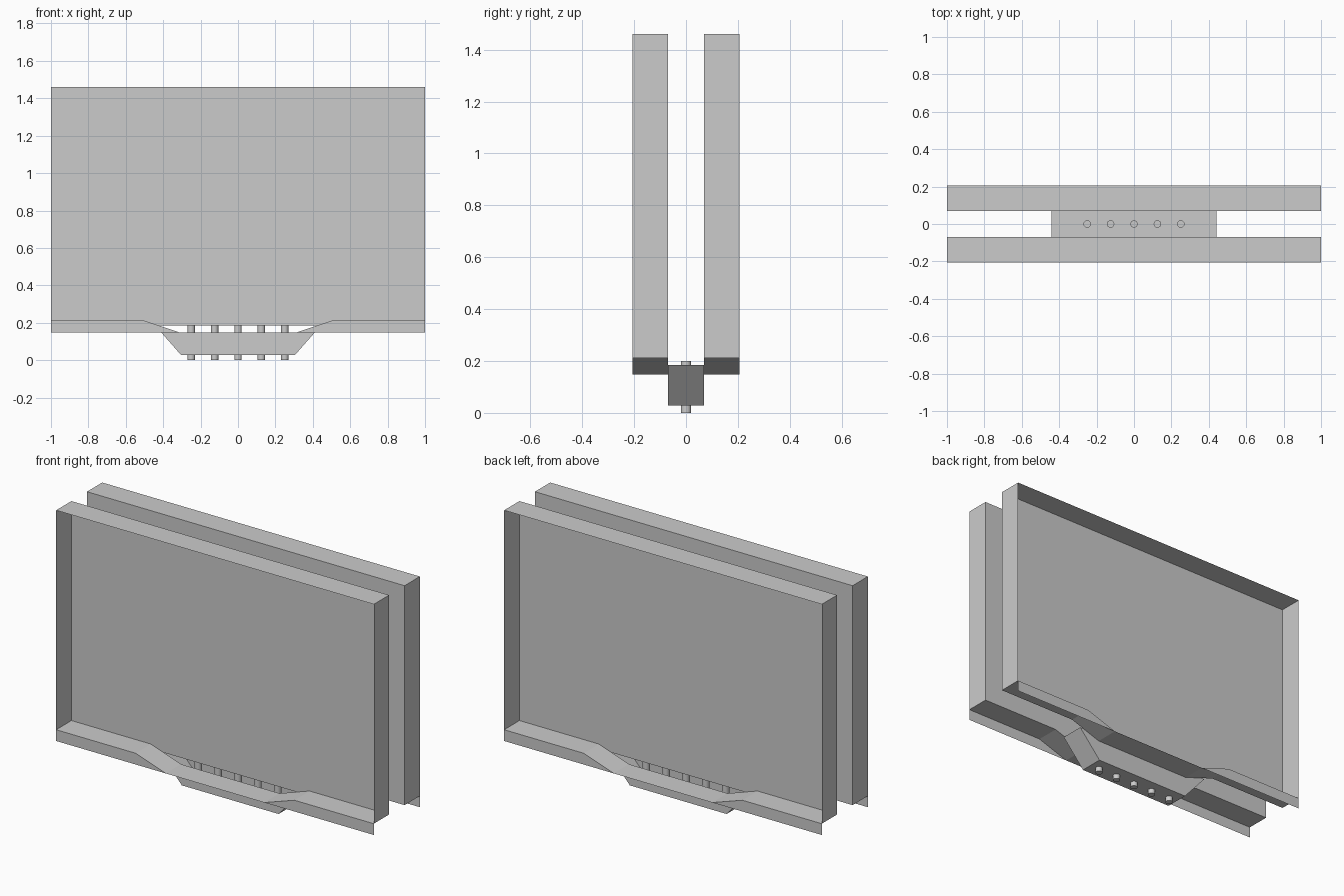
import bpy, bmesh

if "Cube" in bpy.data.objects:
    bpy.data.objects.remove(bpy.data.objects["Cube"])

INNER, OUTER = 0.07, 0.207      # distance of the inner panels and outer rims from the centre
TOP, RIM, LOW, GAP = 1.46, 0.211, 0.147, 0.184


def finish(name, bm, mirror):
    mesh = bpy.data.meshes.new(name)
    bm.to_mesh(mesh)
    bm.free()
    obj = bpy.data.objects.new(name, mesh)
    bpy.context.collection.objects.link(obj)
    if mirror:                  # repeat on the back half
        mod = obj.modifiers.new("mirror", 'MIRROR')
        mod.use_axis = (False, True, False)
    return obj


def both_sides(half):
    """Complete a right-half outline with its left half."""
    return half + [(-x, z) for x, z in reversed(half) if x != 0]


def plate(name, outlines, y):
    """Flat upright sheets in the xz plane, mirrored to the back."""
    bm = bmesh.new()
    for pts in outlines:
        bm.faces.new([bm.verts.new((x, y, z)) for x, z in pts])
    return finish(name, bm, True)


def ribbon(name, path, y0, y1, closed=False, mirror=True):
    """Sweep an xz path along y into a thin sheet."""
    bm = bmesh.new()
    a = [bm.verts.new((x, y0, z)) for x, z in path]
    b = [bm.verts.new((x, y1, z)) for x, z in path]
    n = len(path)
    for i in range(n if closed else n - 1):
        j = (i + 1) % n
        bm.faces.new((a[i], b[i], b[j], a[j]))
    bmesh.ops.recalc_face_normals(bm, faces=bm.faces)
    return finish(name, bm, mirror)


# Tall inner panels, notched along the bottom
plate("inner_panel", [both_sides([(0.42, GAP), (0.5, RIM), (1, RIM), (1, TOP)])], -INNER)

# Open-fronted surround: top and both ends
ribbon("panel_surround", [(-1, RIM), (-1, TOP), (1, TOP), (1, RIM)], -OUTER, -INNER)

# Bottom ledge that dips in the middle, with its outer lip
ribbon("bottom_ledge", both_sides([(1, RIM), (0.5, RIM), (0.31, LOW)]), -OUTER, -INNER)
lip = [(0.31, LOW), (1, LOW), (1, RIM), (0.5, RIM)]
plate("ledge_lip", [lip, [(-x, z) for x, z in reversed(lip)]], -OUTER)

# Central tray: floor, sloped ends and cover, plus its side walls
tray = both_sides([(0.305, 0.028), (0.442, GAP)])
ribbon("tray_shell", tray, -INNER, INNER, closed=True, mirror=False)
plate("tray_wall", [both_sides([(0.305, 0.028), (0.442, GAP), (0.42, GAP), (0.31, LOW)])], -INNER)

# Row of five contact pins
for i in range(-2, 3):
    bpy.ops.mesh.primitive_cylinder_add(vertices=16, radius=0.02, depth=0.2,
                                        location=(i * 0.125, 0, 0.1))
    bpy.context.object.name = f"pin_{i + 3}"
    bpy.ops.object.shade_smooth_by_angle()
